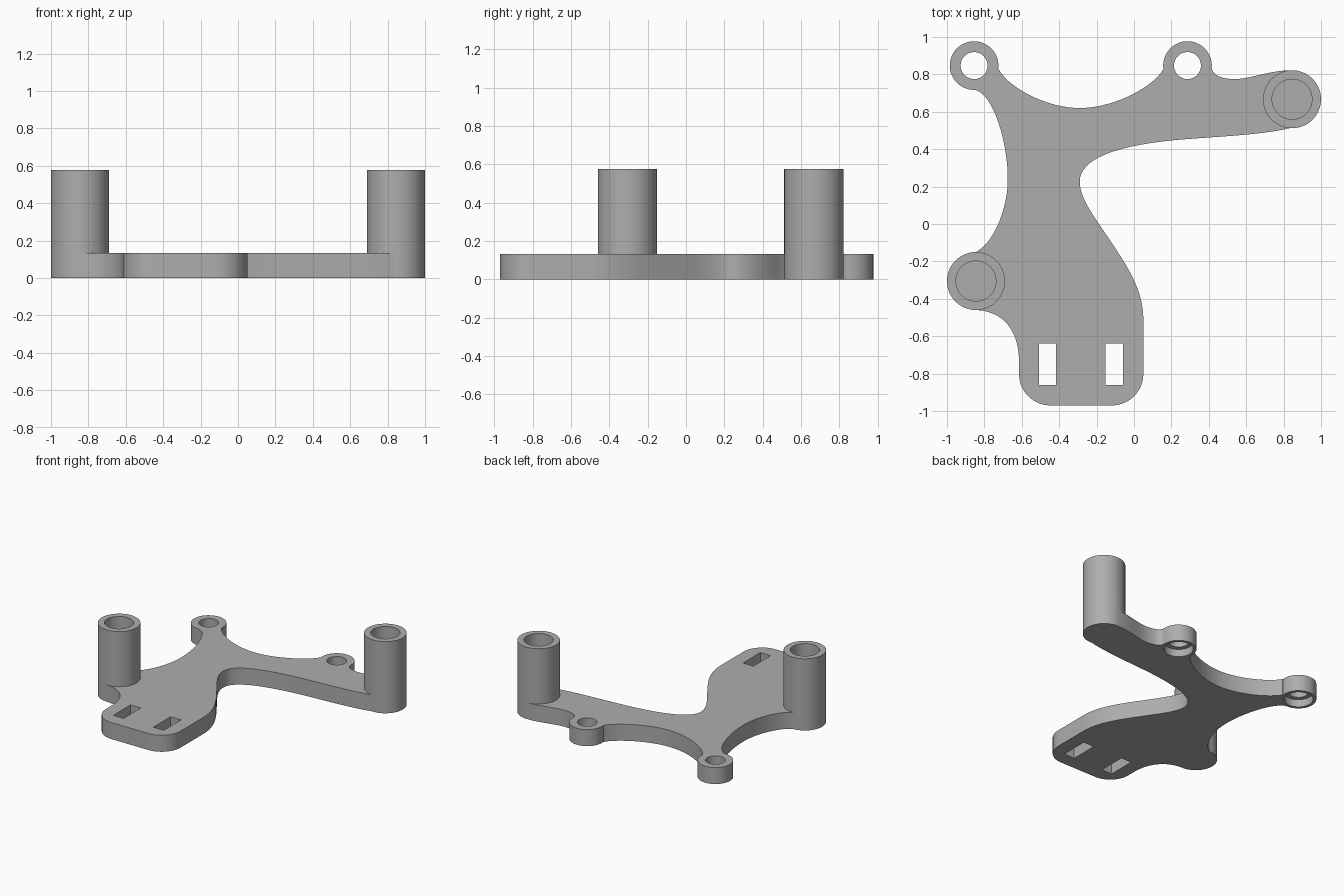
import bpy, bmesh
from mathutils import Vector
from mathutils.geometry import interpolate_bezier

PLATE_H, POST_H = 0.133, 0.577
EARS = [(-0.855, 0.847), (0.286, 0.847)]
POSTS = [(-0.845, -0.305), (0.845, 0.667)]

if "Cube" in bpy.data.objects:
    bpy.data.objects.remove(bpy.data.objects["Cube"])

grey = bpy.data.materials.new("matte grey")
grey.use_nodes = True
grey.diffuse_color = (0.42, 0.42, 0.42, 1)
grey.node_tree.nodes["Principled BSDF"].inputs["Base Color"].default_value = grey.diffuse_color


def make_object(name, bm):
    bmesh.ops.recalc_face_normals(bm, faces=bm.faces)
    mesh = bpy.data.meshes.new(name)
    bm.to_mesh(mesh)
    bm.free()
    mesh.materials.append(grey)
    obj = bpy.data.objects.new(name, mesh)
    bpy.context.collection.objects.link(obj)
    return obj


def prism(name, points, z0, z1):
    bm = bmesh.new()
    face = bm.faces.new([bm.verts.new((p[0], p[1], z0)) for p in points])
    top = bmesh.ops.extrude_face_region(bm, geom=[face])["geom"]
    verts = [v for v in top if isinstance(v, bmesh.types.BMVert)]
    bmesh.ops.translate(bm, verts=verts, vec=(0, 0, z1 - z0))
    return make_object(name, bm)


def cylinder(name, centre, radius, z0, z1):
    bm = bmesh.new()
    bmesh.ops.create_cone(bm, cap_ends=True, segments=64, radius1=radius,
                          radius2=radius, depth=z1 - z0)
    bmesh.ops.translate(bm, verts=bm.verts, vec=(*centre, (z0 + z1) / 2))
    return make_object(name, bm)


def combine(target, helper, operation):
    helper.hide_render = True
    mod = target.modifiers.new(helper.name, "BOOLEAN")
    mod.operation, mod.object, mod.solver = operation, helper, "EXACT"
    bpy.context.view_layer.update()
    graph = bpy.context.evaluated_depsgraph_get()
    result = bpy.data.meshes.new_from_object(target.evaluated_get(graph))
    target.modifiers.clear()
    target.data = result
    bpy.data.objects.remove(helper)


# Plate outline: each run is a chain of curves (handle, handle, end point)
runs = [
    # bottom left corner up to the left post
    [(-0.445, -0.97), (-0.54, -0.97), (-0.615, -0.895), (-0.615, -0.80),
     (-0.615, -0.78), (-0.615, -0.76), (-0.615, -0.735),
     (-0.615, -0.57), (-0.70, -0.465), (-0.845, -0.46)],
    # left post to left ear
    [(-0.845, -0.15), (-0.75, -0.10), (-0.675, 0.08), (-0.675, 0.24),
     (-0.675, 0.45), (-0.76, 0.71), (-0.855, 0.717)],
    # left ear to right ear
    [(-0.722, 0.826), (-0.68, 0.74), (-0.48, 0.62), (-0.289, 0.62),
     (-0.10, 0.62), (0.11, 0.74), (0.155, 0.826)],
    # right ear to right post
    [(0.416, 0.835), (0.42, 0.79), (0.48, 0.775), (0.54, 0.775),
     (0.62, 0.775), (0.72, 0.82), (0.835, 0.822)],
    # right post around the inner bend to the bottom right corner
    [(0.835, 0.513), (0.70, 0.48), (0.50, 0.47), (0.326, 0.457),
     (-0.02, 0.435), (-0.29, 0.37), (-0.29, 0.227),
     (-0.29, 0.14), (-0.22, 0.05), (-0.15, -0.055),
     (-0.05, -0.205), (0.05, -0.34), (0.05, -0.51),
     (0.05, -0.60), (0.05, -0.70), (0.05, -0.80),
     (0.05, -0.895), (-0.025, -0.97), (-0.12, -0.97)],
]
# Between runs the outline passes through the centre of a boss
centres = [POSTS[0], EARS[0], EARS[1], POSTS[1], None]
outline = []
for run, centre in zip(runs, centres):
    pts = [Vector((*p, 0)) for p in run]
    outline.append(pts[0])
    for i in range(0, len(pts) - 1, 3):
        outline += interpolate_bezier(*pts[i:i + 4], 20)[1:]
    if centre:
        outline.append(Vector((*centre, 0)))

bracket = prism("bracket_plate", outline, 0, PLATE_H)

# Ears and posts
for c in EARS:
    combine(bracket, cylinder("ear", c, 0.13, 0, PLATE_H), "UNION")
for c in POSTS:
    combine(bracket, cylinder("post", c, 0.155, 0, POST_H), "UNION")

# Screw holes, counterbored from below
for c in EARS:
    combine(bracket, cylinder("screw_hole", c, 0.072, -0.1, 0.3), "DIFFERENCE")
    combine(bracket, cylinder("counterbore", c, 0.107, -0.1, 0.06), "DIFFERENCE")

# Blind bores in the posts
for c in POSTS:
    combine(bracket, cylinder("post_bore", c, 0.107, PLATE_H, 0.8), "DIFFERENCE")

# Strap slots
for x0, x1 in [(-0.508, -0.417), (-0.152, -0.059)]:
    corners = [(x0, -0.86), (x1, -0.86), (x1, -0.64), (x0, -0.64)]
    combine(bracket, prism("slot", corners, -0.1, 0.3), "DIFFERENCE")

bpy.ops.object.select_all(action="DESELECT")
bracket.select_set(True)
bpy.context.view_layer.objects.active = bracket
bpy.ops.object.shade_smooth_by_angle(angle=0.5)
